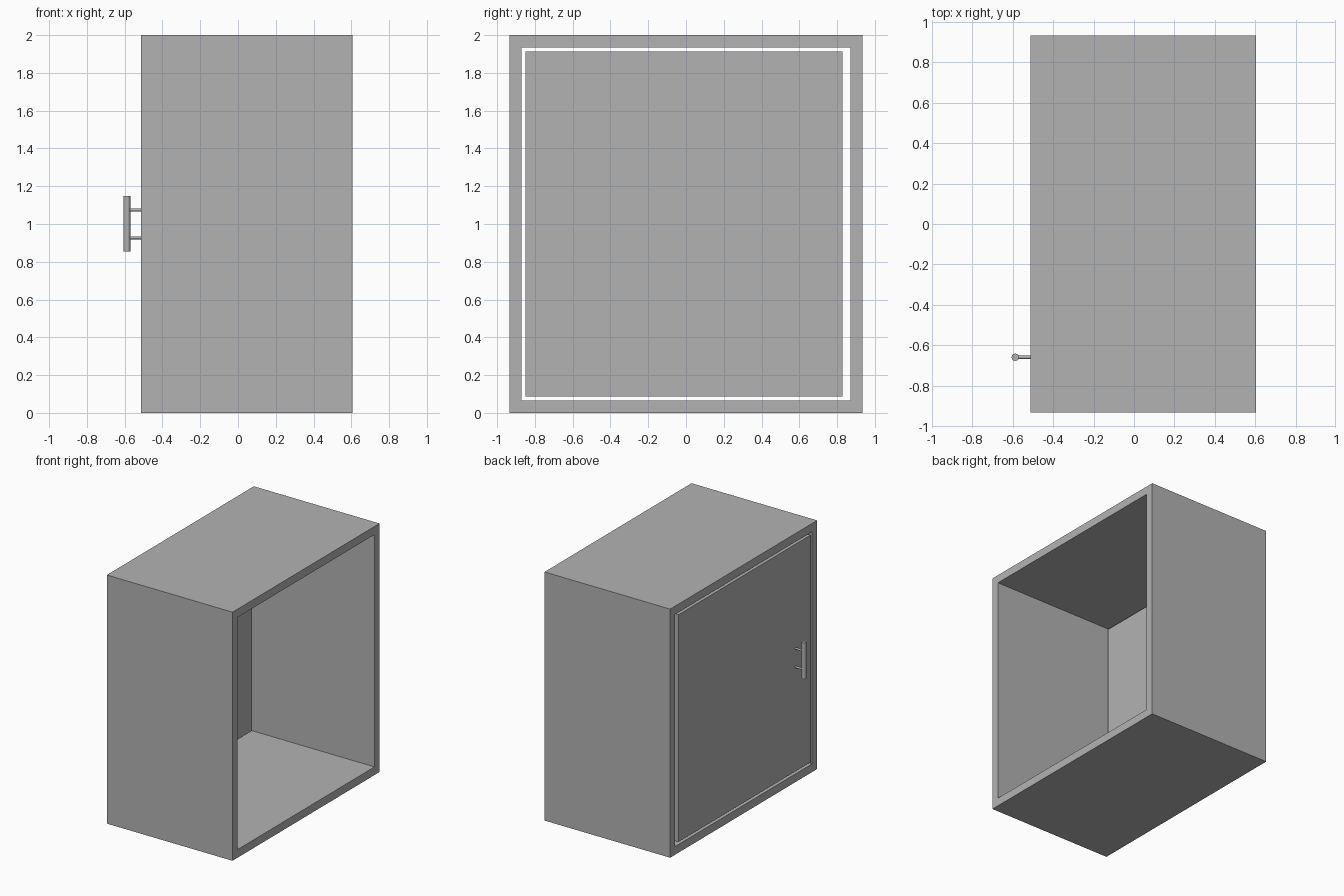
import bpy
import bmesh
from mathutils import Matrix, Vector

cube = bpy.data.objects.get("Cube")
if cube:
    bpy.data.objects.remove(cube, do_unlink=True)

# One plain grey for everything
grey = bpy.data.materials.new("light grey")
grey.use_nodes = True
colour = (0.45, 0.45, 0.45, 1)
grey.diffuse_color = colour
grey.node_tree.nodes["Principled BSDF"].inputs["Base Color"].default_value = colour


def finish(name, bm):
    bmesh.ops.recalc_face_normals(bm, faces=bm.faces)
    mesh = bpy.data.meshes.new(name)
    bm.to_mesh(mesh)
    bm.free()
    mesh.materials.append(grey)
    obj = bpy.data.objects.new(name, mesh)
    bpy.context.collection.objects.link(obj)
    return obj


def rectangle(bm, x, y0, y1, z0, z1):
    return [bm.verts.new((x, y, z)) for y, z in ((y0, z0), (y1, z0), (y1, z1), (y0, z1))]


def rod(name, start, end, radius, sides):
    start, end = Vector(start), Vector(end)
    axis = end - start
    bm = bmesh.new()
    bmesh.ops.create_cone(
        bm, cap_ends=True, segments=sides, radius1=radius, radius2=radius, depth=axis.length,
        matrix=Matrix.Translation((start + end) / 2) @ axis.to_track_quat("Z", "Y").to_matrix().to_4x4())
    obj = finish(name, bm)
    bpy.ops.object.select_all(action="DESELECT")
    obj.select_set(True)
    bpy.context.view_layer.objects.active = obj
    bpy.ops.object.shade_smooth_by_angle()


FRONT_X, OPEN_X = -0.513, 0.605

# Cabinet shell: a square tube, open towards +x
bm = bmesh.new()
outer = rectangle(bm, FRONT_X, -0.934, 0.934, 0, 2)
inner = rectangle(bm, FRONT_X, -0.87, 0.87, 0.066, 1.934)
rim = []
for i in range(4):
    j = (i + 1) % 4
    rim.append(bm.faces.new((outer[i], outer[j], inner[j], inner[i])))
extruded = bmesh.ops.extrude_face_region(bm, geom=rim, use_keep_orig=True)["geom"]
moved = [v for v in extruded if isinstance(v, bmesh.types.BMVert)]
bmesh.ops.translate(bm, verts=moved, vec=(OPEN_X - FRONT_X, 0, 0))
finish("cabinet_shell", bm)

# Door: flush panel with a thin gap all round
bm = bmesh.new()
panel = bm.faces.new(rectangle(bm, FRONT_X, -0.85, 0.829, 0.087, 1.914))
extruded = bmesh.ops.extrude_face_region(bm, geom=[panel], use_keep_orig=True)["geom"]
moved = [v for v in extruded if isinstance(v, bmesh.types.BMVert)]
bmesh.ops.translate(bm, verts=moved, vec=(0.055, 0, 0))
finish("door", bm)

# Handle: upright bar on two short posts
BAR_X, BAR_Y = -0.588, -0.66
rod("handle_bar", (BAR_X, BAR_Y, 0.855), (BAR_X, BAR_Y, 1.148), 0.018, 32)
for name, z in (("lower_handle_post", 0.927), ("upper_handle_post", 1.075)):
    rod(name, (FRONT_X, BAR_Y, z), (BAR_X, BAR_Y, z), 0.008, 24)
